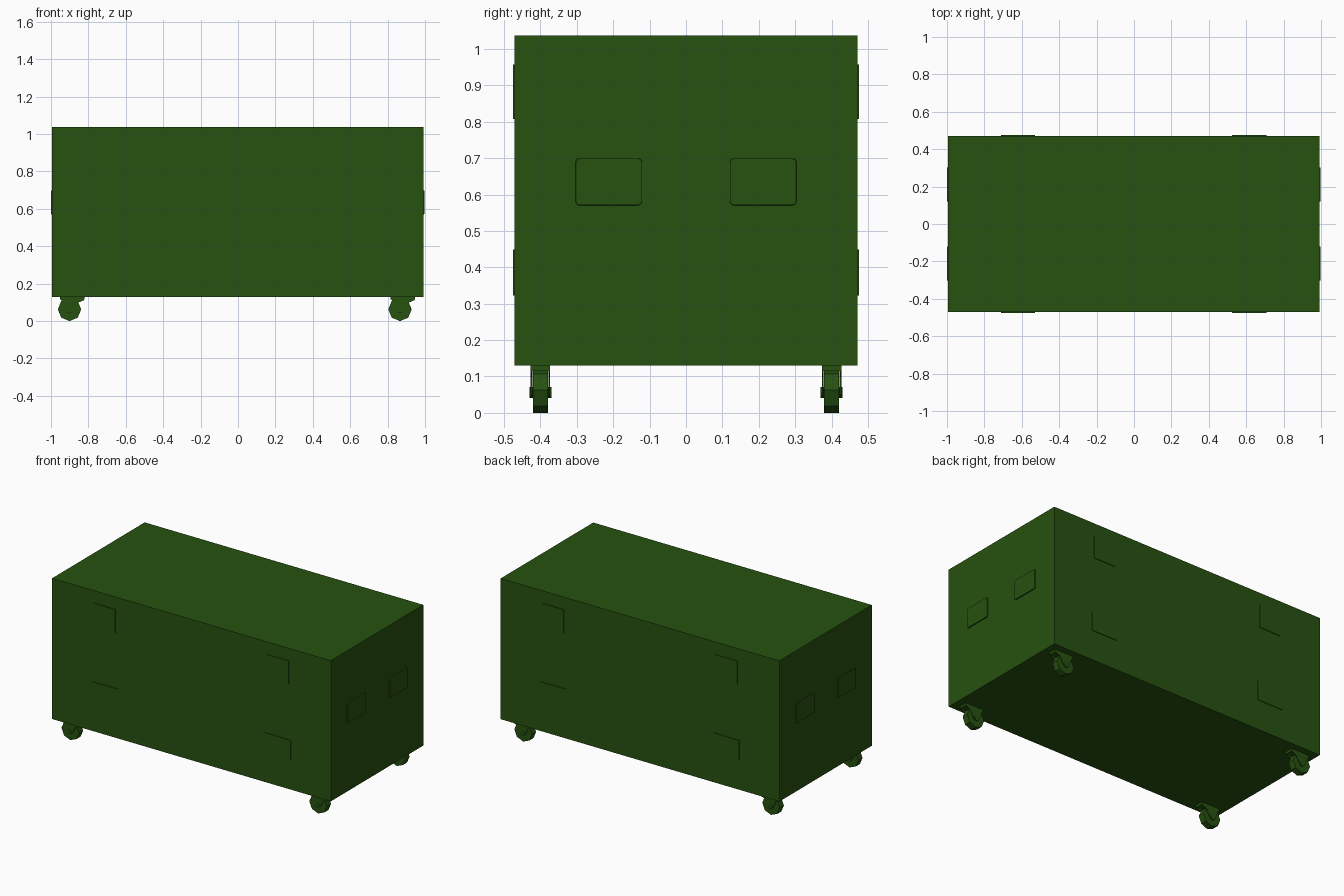
import bpy, bmesh, math
from mathutils import Vector

if "Cube" in bpy.data.objects:
    bpy.data.objects.remove(bpy.data.objects["Cube"])

green = bpy.data.materials.new("green_paint")
green.diffuse_color = (0.02, 0.085, 0.005, 1)
green.use_nodes = True
green.node_tree.nodes["Principled BSDF"].inputs["Base Color"].default_value = green.diffuse_color
CX = -0.002  # centre of the body along x


def finish(name, bm):
    bmesh.ops.recalc_face_normals(bm, faces=bm.faces)
    me = bpy.data.meshes.new(name)
    bm.to_mesh(me)
    bm.free()
    me.materials.append(green)
    ob = bpy.data.objects.new(name, me)
    bpy.context.collection.objects.link(ob)
    return ob


def box(name, lo, hi):
    bm = bmesh.new()
    bmesh.ops.create_cube(bm, size=1)
    for v in bm.verts:
        v.co = Vector([lo[i] + (v.co[i] + 0.5) * (hi[i] - lo[i]) for i in range(3)])
    return finish(name, bm)


def prism(name, pts, y0, y1):
    """Extrude an xz outline from y0 to y1."""
    bm = bmesh.new()
    f = bm.faces.new([bm.verts.new((x, y0, z)) for x, z in pts])
    r = bmesh.ops.extrude_face_region(bm, geom=[f])
    for v in r["geom"]:
        if isinstance(v, bmesh.types.BMVert):
            v.co.y = y1
    return finish(name, bm)


def end_plate(name, x0, x1, cy, cz, w, h, r=0.012, slope=0.002):
    """Thin rounded plate with sloping rim on an end wall."""
    bm = bmesh.new()
    rings = []
    for x, inset in ((x0, 0), (x1, slope)):
        ring = []
        for k, (sy, sz) in enumerate(((1, 1), (-1, 1), (-1, -1), (1, -1))):
            for j in range(4):
                a = math.radians(90 * k + 30 * j)
                ring.append(bm.verts.new((
                    x, cy + sy * (w / 2 - r) + (r - inset) * math.cos(a),
                    cz + sz * (h / 2 - r) + (r - inset) * math.sin(a))))
        bm.faces.new(ring)
        rings.append(ring)
    n = len(rings[0])
    for i in range(n):
        j = (i + 1) % n
        bm.faces.new((rings[0][i], rings[0][j], rings[1][j], rings[1][i]))
    return finish(name, bm)


# Main body
box("case_body", (-0.995, -0.471, 0.13), (0.991, 0.471, 1.037))

# Latch plates on the front and back (upper) and hinge-like plates (lower)
for sy in (-1, 1):
    y0, y1 = sorted((sy * 0.465, sy * 0.475))
    for sx in (-1, 1):
        c = CX + sx * 0.618
        box("upper_latch_plate", (c - 0.077, y0, 0.807), (c + 0.077, y1, 0.957))
        box("lower_handle_plate", (c - 0.092, y0, 0.323), (c + 0.092, y1, 0.449))

# Handle plates on both ends
for sy in (-1, 1):
    end_plate("right_handle_plate", 0.985, 0.997, sy * 0.212, 0.635, 0.185, 0.131)
    end_plate("left_handle_plate", -0.988, -1.0, sy * 0.212, 0.635, 0.185, 0.131)

# Casters: octagonal wheel, trailing fork and axle
cheek = [(-0.05, 0.13), (0.065, 0.13), (0.079, 0.112), (0.045, 0.098),
         (0.017, 0.05), (0, 0.043), (-0.017, 0.05), (-0.04, 0.1)]


def cylinder_outline(cx, cz, r, n):
    return [(cx + r * math.cos(2 * math.pi * i / n),
             cz + r * math.sin(2 * math.pi * i / n)) for i in range(n)]


for wx in (-0.901, 0.866):
    for wy in (-0.4, 0.4):
        prism("caster_wheel", cylinder_outline(wx, 0.0625, 0.0625, 8), wy - 0.021, wy + 0.021)
        prism("caster_axle", cylinder_outline(wx, 0.056, 0.015, 8), wy - 0.03, wy + 0.03)
        for s in (-1, 1):
            prism("caster_fork", [(wx + x, z) for x, z in cheek],
                  wy + s * 0.022, wy + s * 0.027)
        box("caster_top", (wx - 0.05, wy - 0.027, 0.115), (wx + 0.079, wy + 0.027, 0.132))
